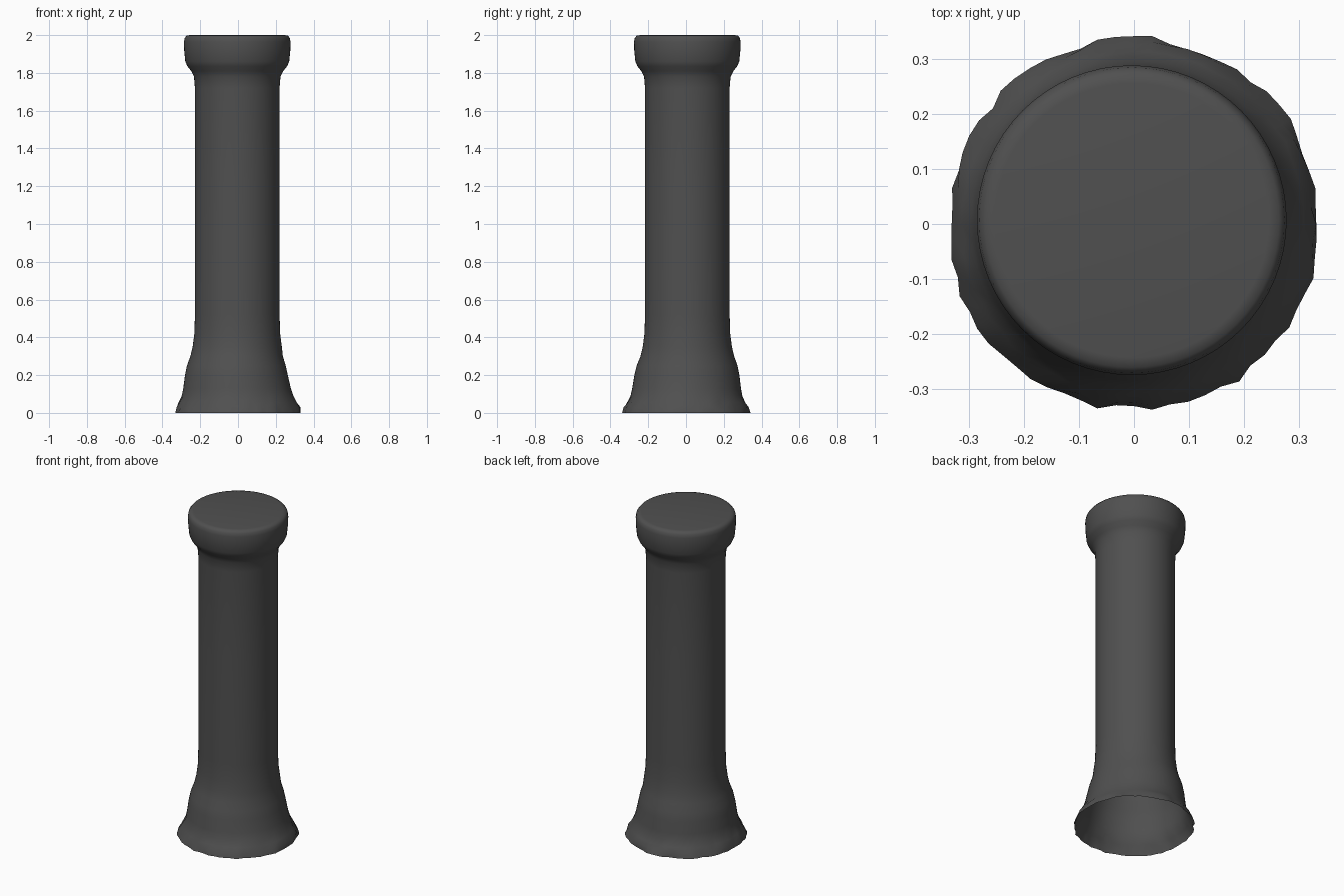
import bpy, bmesh, math, random

if "Cube" in bpy.data.objects:
    bpy.data.objects.remove(bpy.data.objects["Cube"])
random.seed(4)

SIDES = 64
CX, CY = -0.004, 0.007   # shaft sits slightly off centre

# Radius, height, edge roughness from the open foot to the top
PROFILE = [
    (0.338, 0.0, 0.007), (0.328, 0.03, 0.005), (0.312, 0.055, 0.003),
    (0.296, 0.09, 0.001), (0.288, 0.13, 0), (0.278, 0.20, 0),
    (0.267, 0.25, 0), (0.248, 0.30, 0), (0.236, 0.35, 0),
    (0.227, 0.42, 0), (0.224, 0.52, 0), (0.224, 1.20, 0), (0.224, 1.72, 0),
    (0.229, 1.78, 0), (0.244, 1.81, 0), (0.264, 1.835, 0),
    (0.275, 1.86, 0), (0.281, 1.92, 0), (0.282, 1.965, 0),
    (0.278, 1.985, 0), (0.268, 1.997, 0), (0.25, 2.0, 0),
]

grey = bpy.data.materials.new("dark grey stone")
grey.diffuse_color = (0.08, 0.08, 0.08, 1)
grey.use_nodes = True
grey.node_tree.nodes["Principled BSDF"].inputs["Base Color"].default_value = grey.diffuse_color

# Pillar: one lathed skin, closed at the top and open at the foot
bm = bmesh.new()
rings = []
for r, z, rough in PROFILE:
    shift = min(1, z / 0.3)
    ring = []
    for i in range(SIDES):
        a = 2 * math.pi * i / SIDES
        rr = r + random.uniform(-rough, rough)
        # the foot swells less on the +x side
        if 0.08 < z < 0.35:
            rr -= 0.012 * max(0, math.cos(a)) * math.sin(math.pi * (z - 0.08) / 0.27)
        x = CX * shift + rr * math.cos(a)
        y = CY * shift + rr * math.sin(a)
        x = max(-0.332, min(0.332, x))
        y = max(-0.342, min(0.342, y))
        ring.append(bm.verts.new((x, y, z)))
    rings.append(ring)
for lo, hi in zip(rings, rings[1:]):
    for i in range(SIDES):
        j = (i + 1) % SIDES
        bm.faces.new((lo[i], lo[j], hi[j], hi[i]))
bm.faces.new(rings[-1])

mesh = bpy.data.meshes.new("pillar")
bm.to_mesh(mesh)
bm.free()
mesh.materials.append(grey)
pillar = bpy.data.objects.new("pillar", mesh)
bpy.context.collection.objects.link(pillar)
bpy.context.view_layer.objects.active = pillar
pillar.select_set(True)
bpy.ops.object.shade_smooth_by_angle(angle=math.radians(50))
